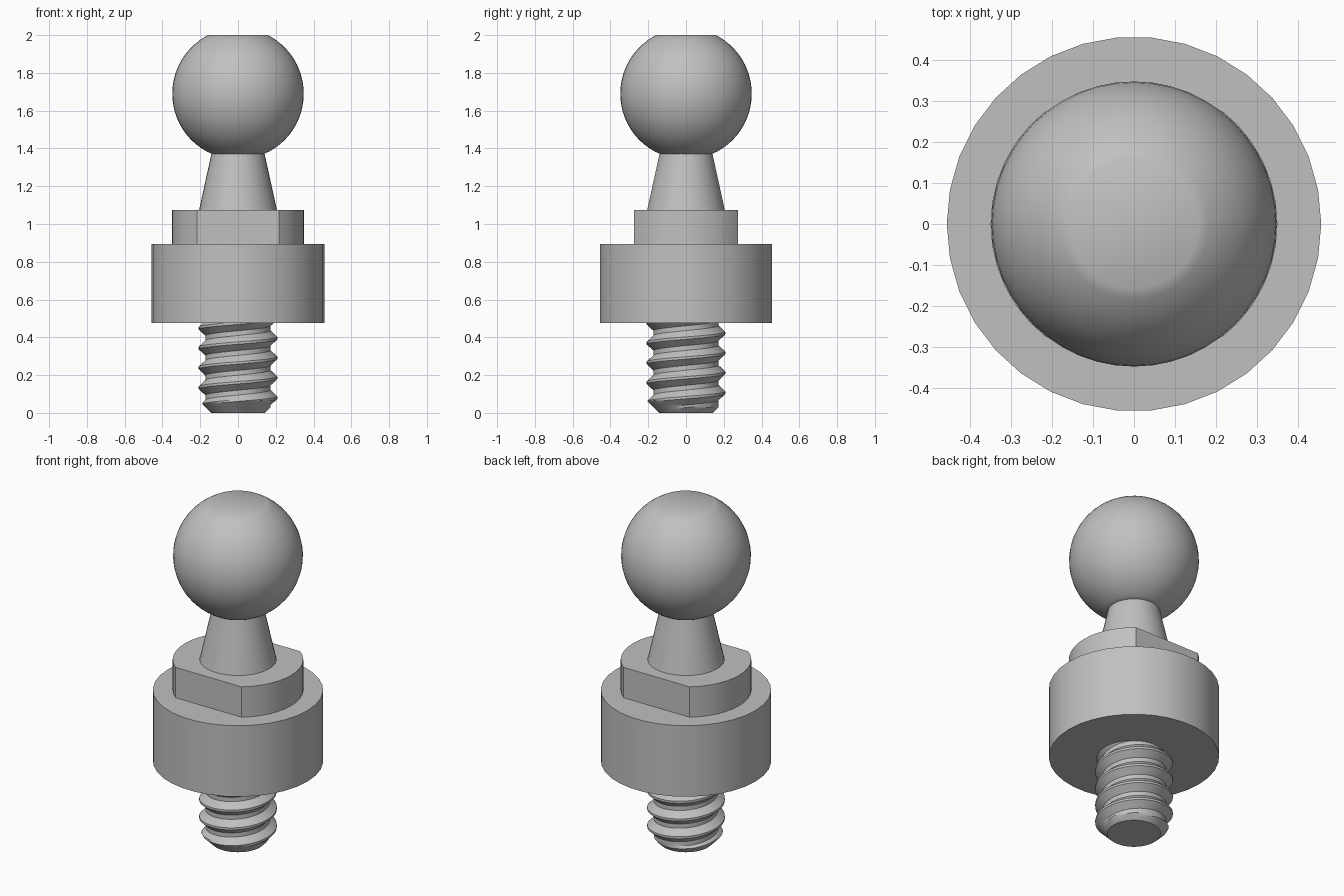
import bpy, bmesh
from math import sin, cos, pi, tau, asin, sqrt, radians, floor

if "Cube" in bpy.data.objects:
    bpy.data.objects.remove(bpy.data.objects["Cube"], do_unlink=True)

steel = bpy.data.materials.new("grey steel")
steel.use_nodes = True
colour = (0.53, 0.53, 0.53, 1)
steel.diffuse_color = colour
steel.node_tree.nodes["Principled BSDF"].inputs["Base Color"].default_value = colour


def finish(name, bm, angle=30):
    bmesh.ops.remove_doubles(bm, verts=bm.verts, dist=1e-5)
    bmesh.ops.recalc_face_normals(bm, faces=bm.faces)
    mesh = bpy.data.meshes.new(name)
    bm.to_mesh(mesh)
    bm.free()
    mesh.materials.append(steel)
    obj = bpy.data.objects.new(name, mesh)
    bpy.context.collection.objects.link(obj)
    bpy.ops.object.select_all(action='DESELECT')
    obj.select_set(True)
    bpy.context.view_layer.objects.active = obj
    bpy.ops.object.shade_smooth_by_angle(angle=radians(angle))
    return obj


def stack(name, rings):
    """Skin a list of closed rings and cap both ends."""
    bm = bmesh.new()
    rows = [[bm.verts.new(p) for p in ring] for ring in rings]
    n = len(rows[0])
    for a, b in zip(rows, rows[1:]):
        for i in range(n):
            j = (i + 1) % n
            bm.faces.new((a[i], a[j], b[j], b[i]))
    bm.faces.new(rows[0][::-1])
    bm.faces.new(rows[-1])
    return finish(name, bm)


def lathe(name, profile, sides):
    stack(name, [[(r * cos(tau * i / sides), r * sin(tau * i / sides), z)
                  for i in range(sides)] for r, z in profile])


# Ball with a flat top, and the tapered neck under it
R, ZC, TOP, BOTTOM = 0.348, 1.69, 2.0, 1.37
t0, t1 = asin((BOTTOM - ZC) / R), asin((TOP - ZC) / R)
arc = [t0 + (t1 - t0) * k / 28 for k in range(29)]
lathe("ball", [(R * cos(t), ZC + R * sin(t)) for t in arc], 48)
lathe("neck", [(0.206, 1.075), (0.14, 1.375)], 34)

# Wide round flange
lathe("flange", [(0.457, 0.475), (0.457, 0.895)], 34)

# Collar with two wrench flats on the front and back
RC, FLAT = 0.35, 0.275
half = asin(FLAT / RC)
side = [-half + 2 * half * k / 12 for k in range(13)]
angles = side + [a + pi for a in side]
stack("wrench_collar", [[(RC * cos(a), RC * sin(a), z) for a in angles]
                        for z in (0.895, 1.075)])

# Threaded stud: ridge rows follow a right-hand helix, clipped by a chamfer
PITCH, ROOT, CREST, PHASE, END = 0.105, 0.172, 0.208, 0.081, 0.478
SEGS = 64
ridge = [(0.0, CREST), (0.06, CREST), (0.15, 0.5 * (ROOT + CREST)), (0.25, 0.2 * CREST + 0.8 * ROOT),
         (0.38, ROOT), (0.5, ROOT), (0.62, ROOT), (0.75, 0.2 * CREST + 0.8 * ROOT),
         (0.85, 0.5 * (ROOT + CREST)), (0.94, CREST)]


def ridge_radius(f):
    """Radius at a fraction of one pitch from the crest."""
    d = min(f % 1, 1 - f % 1)
    return CREST - (CREST - ROOT) * min(1, max(0, (d - 0.06) / 0.32))


bm = bmesh.new()
columns = []
for i in range(SEGS + 1):
    column = []
    for turn in range(-2, 6):
        for f, _ in ridge:
            rise = PHASE + PITCH * (turn + f + i / SEGS)
            z = min(max(rise, 0), END)
            r = ridge_radius(f + (z - rise) / PITCH)
            r = min(r, 0.143 + z)
            a = tau * i / SEGS
            column.append(bm.verts.new((r * cos(a), r * sin(a), z)))
    columns.append(column)
for a, b in zip(columns, columns[1:]):
    for k in range(len(a) - 1):
        bm.faces.new((a[k], b[k], b[k + 1], a[k + 1]))
# Flat tip under the chamfer
bm.faces.new([c[0] for c in columns[:SEGS]][::-1])
bmesh.ops.remove_doubles(bm, verts=bm.verts, dist=1e-5)
bmesh.ops.dissolve_degenerate(bm, edges=bm.edges, dist=1e-5)
finish("threaded_stud", bm, 25)
